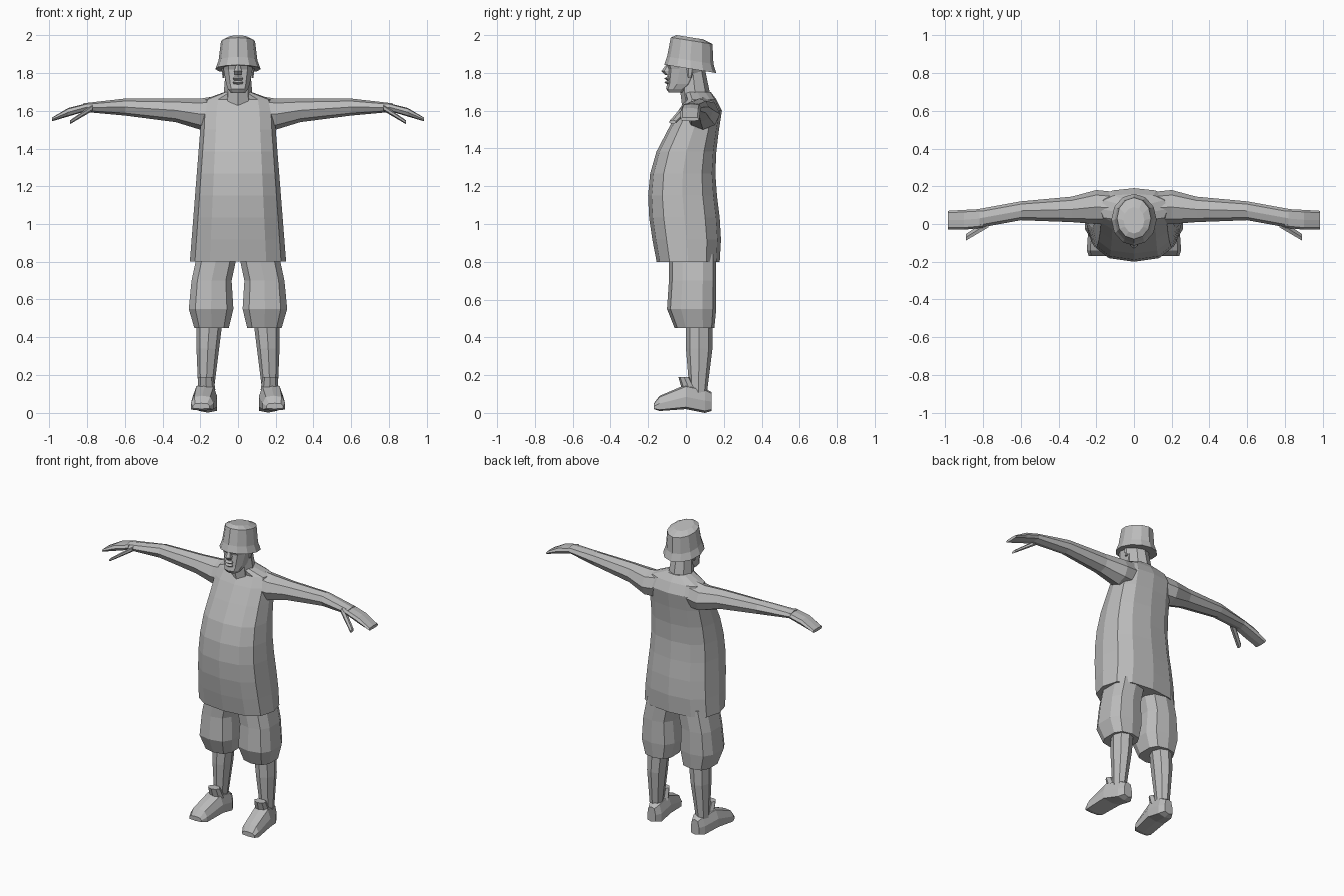
import bpy
import bmesh
from math import sin, cos, pi, copysign
from mathutils import Vector

default_cube = bpy.data.objects.get("Cube")
if default_cube:
    bpy.data.objects.remove(default_cube, do_unlink=True)

grey = bpy.data.materials.new("plain_grey")
colour = (0.5, 0.5, 0.5, 1)
grey.diffuse_color = colour
grey.use_nodes = True
grey.node_tree.nodes["Principled BSDF"].inputs["Base Color"].default_value = colour


def outline(sides, squareness, pinch):
    """Rounded section on a unit square, optionally narrower towards the top."""
    points = []
    for index in range(sides):
        angle = 2 * pi * index / sides
        across, up = sin(angle), -cos(angle)
        across = copysign(abs(across) ** (2 / squareness), across)
        up = copysign(abs(up) ** (2 / squareness), up)
        points.append((across * (1 - pinch * up), up))
    return points


def place(axis, along, across, up):
    """Turn a position along an axis and two cross positions into a point."""
    if axis == "X":
        return Vector((along, across, up))
    if axis == "Y":
        return Vector((across, along, up))
    return Vector((across, up, along))


def loft(name, rings, axis="Z", sides=8, squareness=2, pinch=0, slope=0, side=1):
    """Skin rings of (position, across low, across high, up low, up high)."""
    section = outline(sides, squareness, pinch)
    bm = bmesh.new()
    loops = []
    for along, left, right, bottom, top in rings:
        loop = []
        for u, v in section:
            across = (left + right + u * (right - left)) / 2
            up = (bottom + top + v * (top - bottom)) / 2
            point = place(axis, along, across, up)
            point.z += slope * point.y
            point.x *= side
            loop.append(bm.verts.new(point))
        loops.append(loop)
    for lower, upper in zip(loops, loops[1:]):
        for index in range(sides):
            following = (index + 1) % sides
            bm.faces.new((lower[index], lower[following], upper[following], upper[index]))
    bm.faces.new(loops[0])
    bm.faces.new(loops[-1])
    bmesh.ops.recalc_face_normals(bm, faces=bm.faces)
    mesh = bpy.data.meshes.new(name)
    bm.to_mesh(mesh)
    bm.free()
    mesh.materials.append(grey)
    obj = bpy.data.objects.new(name, mesh)
    bpy.context.collection.objects.link(obj)


def centred(name, rings, **shape):
    """Loft upward rings of (height, half width, front, back)."""
    full = [(height, -width, width, front, back) for height, width, front, back in rings]
    loft(name, full, **shape)


def pair(name, rings, **shape):
    """Loft the same part on both sides of the body."""
    for label, side in (("left", 1), ("right", -1)):
        loft(f"{label}_{name}", rings, side=side, **shape)


def shirt_ring(rise):
    """One ring of the shirt body, from the hem (0) to the armpits (1)."""
    height = 0.8 + 0.7 * rise
    width = 0.255 - 0.055 * rise
    belly = -0.155 - 0.14 * rise + 0.2 * rise ** 3
    back = 0.17 + 0.015 * cos(6 * rise - 1)
    return height, width, belly, back


# Long shirt with a full belly and sloping shoulders
body_rings = [shirt_ring(step / 6) for step in range(7)]
shoulder_rings = [(1.6, .195, -.04, .19), (1.66, .18, 0, .16), (1.7, .07, -.01, .13)]
centred("shirt", body_rings + shoulder_rings, sides=12, squareness=2.6)

# Baggy shorts
pair("shorts_leg", [
    (.84, 0, .22, -.09, .16),
    (.7, .03, .25, -.09, .16),
    (.55, .02, .265, -.1, .16),
    (.45, .045, .235, -.06, .15),
], sides=10, squareness=2.8)

# Lower legs
pair("calf", [
    (.5, .08, .22, 0, .14),
    (.34, .1, .22, 0, .14),
    (.1, .13, .21, .02, .11),
])

# Shoes with an upright tongue
pair("shoe", [
    (-.17, .15, .24, .02, .05),
    (-.14, .13, .25, .01, .09),
    (0, .11, .24, .02, .15),
    (.1, .11, .21, 0, .13),
    (.135, .13, .19, .01, .11),
], axis="Y", squareness=4, pinch=.2)
pair("shoe_tongue", [
    (.12, .12, .215, -.02, .06),
    (.19, .13, .21, -.04, .02),
])

# Arms and hands
pair("arm", [
    (.1, 0, .17, 1.5, 1.68),
    (.2, 0, .18, 1.5, 1.665),
    (.33, .01, .145, 1.54, 1.665),
    (.6, .02, .12, 1.575, 1.665),
    (.82, -.02, .08, 1.595, 1.64),
], axis="X")
pair("fingers", [
    (.8, -.02, .08, 1.6, 1.64),
    (.9, -.03, .075, 1.57, 1.615),
    (.985, -.03, .07, 1.545, 1.565),
], axis="X", squareness=3)
pair("thumb", [
    (.77, -.02, .03, 1.6, 1.635),
    (.89, -.09, -.05, 1.53, 1.55),
], axis="X", sides=6)

# Neck and head
centred("neck", [(1.62, .08, -.02, .14), (1.7, .075, -.03, .125), (1.82, .065, -.03, .1)])
centred("head", [
    (1.695, .04, -.09, -.01),
    (1.715, .055, -.105, .02),
    (1.74, .065, -.1, .06),
    (1.82, .08, -.095, .1),
    (1.845, .083, -.105, .1),
    (1.9, .08, -.09, .11),
], sides=10, squareness=2.3)

# Face details
centred("nose", [(1.79, .02, -.11, -.07), (1.81, .024, -.13, -.07), (1.85, .01, -.1, -.07)], sides=6)
for lip, height in (("upper_lip", 1.77), ("lower_lip", 1.75)):
    edge = .01
    centred(lip, [
        (height - edge, .024, -.1, -.06),
        (height, .03, -.115, -.06),
        (height + edge, .024, -.1, -.06),
    ], sides=6)
pair("ear", [(1.775, .07, .083, .01, .03), (1.84, .07, .09, 0, .05)], sides=6)

# Bucket hat, tipped back
centred("hat", [
    (1.825, .12, -.115, .16),
    (1.87, .103, -.1, .145),
    (1.975, .09, -.08, .14),
    (1.992, .055, -.05, .09),
], sides=12, slope=-.16)
